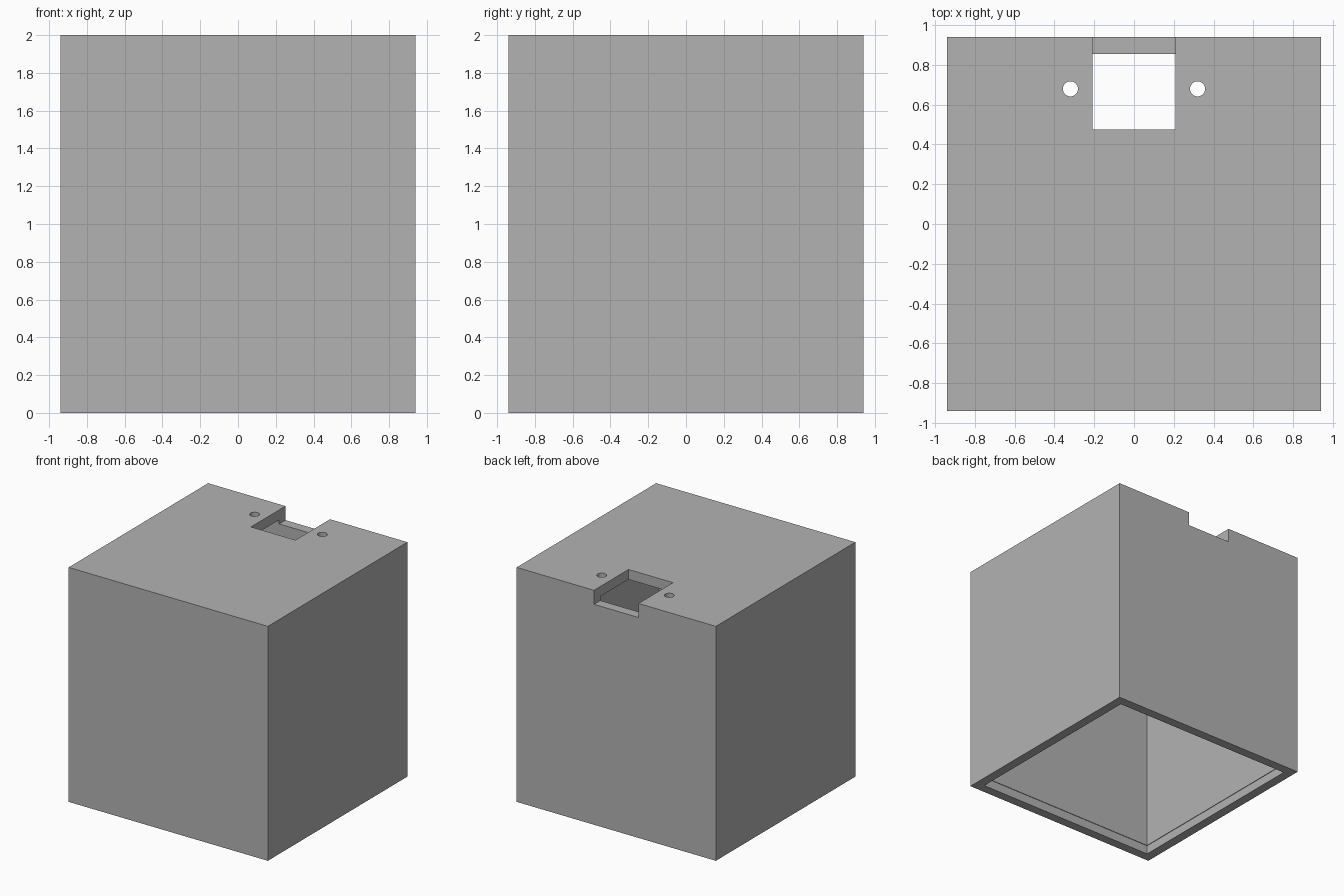
import bpy
from mathutils import Vector

cube = bpy.data.objects.get("Cube")
if cube:
    bpy.data.objects.remove(cube, do_unlink=True)

HALF, HEIGHT, WALL = 0.94, 2.0, 0.085
INNER = HALF - WALL

grey = bpy.data.materials.new("plain grey")
grey.use_nodes = True
grey.diffuse_color = (0.45, 0.45, 0.45, 1)
grey.node_tree.nodes["Principled BSDF"].inputs["Base Color"].default_value = grey.diffuse_color


def box(name, low, high):
    low, high = Vector(low), Vector(high)
    bpy.ops.mesh.primitive_cube_add(size=1, location=(low + high) / 2)
    obj = bpy.context.object
    obj.name = name
    obj.scale = high - low
    bpy.ops.object.transform_apply(location=True, rotation=True, scale=True)
    obj.data.materials.append(grey)
    return obj


def cut(target, cutter):
    cutter.hide_render = True
    mod = target.modifiers.new(cutter.name, 'BOOLEAN')
    mod.operation = 'DIFFERENCE'
    mod.solver = 'EXACT'
    mod.object = cutter
    bpy.context.view_layer.objects.active = target
    bpy.ops.object.modifier_apply(modifier=mod.name)
    bpy.data.objects.remove(cutter, do_unlink=True)


# Hollow case, open underneath
case = box("case", (-HALF, -HALF, 0), (HALF, HALF, HEIGHT))
cut(case, box("cavity", (-INNER, -INNER, -0.1), (INNER, INNER, HEIGHT - WALL)))

# Shallow seat for a lid around the bottom opening
SEAT = INNER + 0.005
cut(case, box("lid_seat", (-SEAT, -SEAT, -0.1), (SEAT, SEAT, 0.075)))

# Notch through the top plate and the upper edge of the back wall
cut(case, box("notch", (-0.21, 0.475, HEIGHT - 0.12), (0.21, HALF + 0.1, HEIGHT + 0.1)))

# Screw holes on both sides of the notch
for side in (-1, 1):
    bpy.ops.mesh.primitive_cylinder_add(vertices=32, radius=0.038, depth=0.4,
                                        location=(side * 0.32, 0.68, HEIGHT))
    hole = bpy.context.object
    hole.name = "screw_hole"
    hole.data.materials.append(grey)
    cut(case, hole)

bpy.ops.object.select_all(action='DESELECT')
case.select_set(True)
bpy.context.view_layer.objects.active = case
bpy.ops.object.shade_smooth_by_angle()
